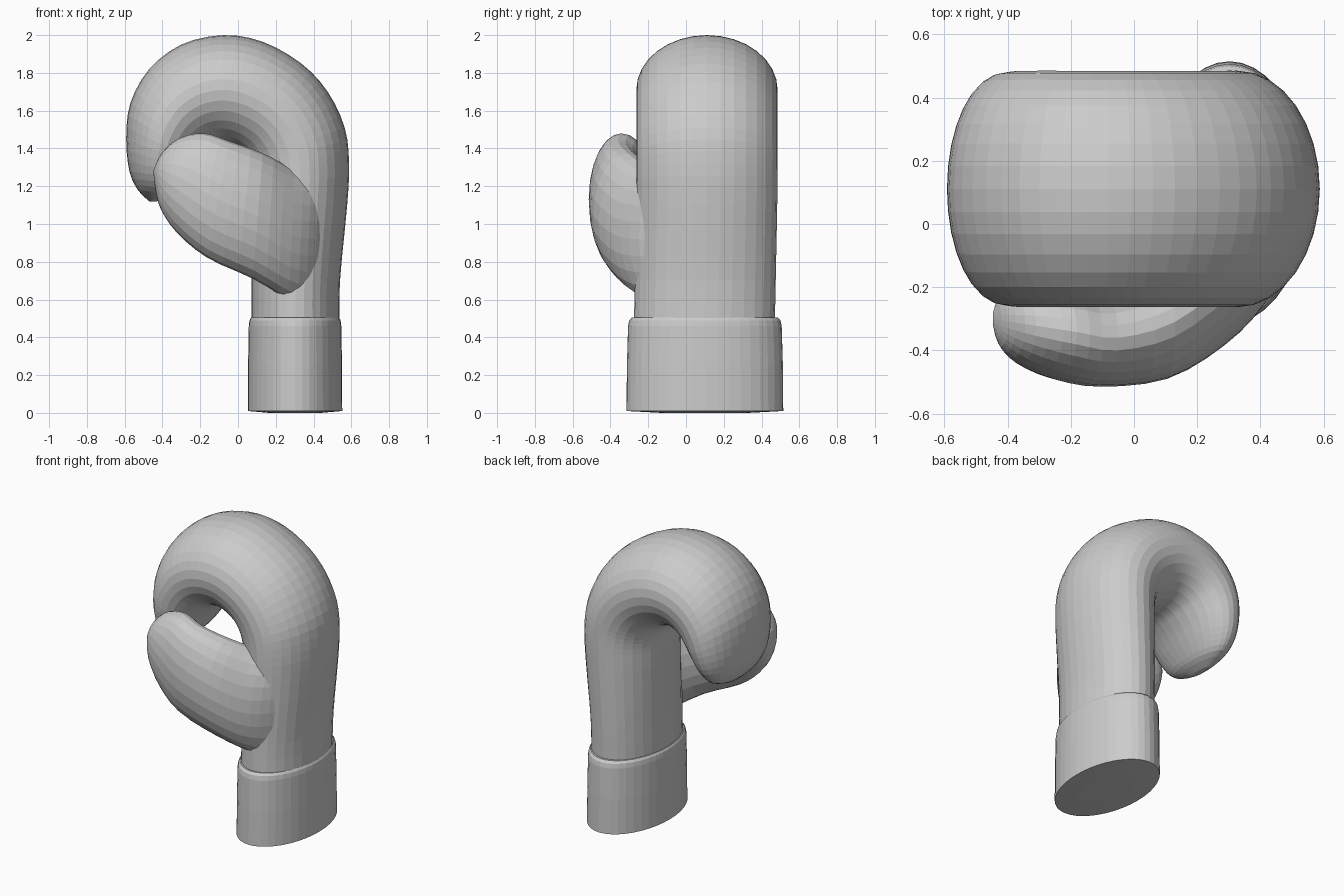
import bpy, bmesh, math

if "Cube" in bpy.data.objects:
    bpy.data.objects.remove(bpy.data.objects["Cube"], do_unlink=True)

# Single padded-leather colour
grey = bpy.data.materials.new("light_grey")
grey.use_nodes = True
colour = (0.6, 0.6, 0.6, 1)
grey.diffuse_color = colour
grey.node_tree.nodes["Principled BSDF"].inputs["Base Color"].default_value = colour


def smooth_stations(stations, steps):
    """Catmull-Rom interpolation of the loft stations."""
    result = []
    last = len(stations) - 1
    for i in range(last):
        before, start = stations[max(i - 1, 0)], stations[i]
        end, after = stations[i + 1], stations[min(i + 2, last)]
        for step in range(steps):
            t = step / steps
            result.append([
                0.5 * (2 * p + (q - o) * t
                       + (2 * o - 5 * p + 4 * q - r) * t ** 2
                       + (3 * p - o - 3 * q + r) * t ** 3)
                for o, p, q, r in zip(before, start, end, after)])
    result.append(stations[-1])
    return result


def loft(name, stations, sides, steps=1):
    """Skin elliptical rings; station = outer x, z, inner x, z, y centre, y half."""
    bm = bmesh.new()
    rings = []
    for ox, oz, ix, iz, middle, half in smooth_stations(stations, steps):
        ring = []
        for k in range(sides):
            angle = math.tau * k / sides
            c, s = math.cos(angle), math.sin(angle)
            ring.append(bm.verts.new((
                (ox + ix) / 2 + (ox - ix) / 2 * c,
                middle + half * s,
                (oz + iz) / 2 + (oz - iz) / 2 * c)))
        rings.append(ring)
    for low, high in zip(rings, rings[1:]):
        for k in range(sides):
            n = (k + 1) % sides
            bm.faces.new((low[k], low[n], high[n], high[k]))
    bm.faces.new(rings[0][::-1])
    bm.faces.new(rings[-1])
    bmesh.ops.recalc_face_normals(bm, faces=bm.faces)
    mesh = bpy.data.meshes.new(name)
    bm.to_mesh(mesh)
    bm.free()
    mesh.materials.append(grey)
    obj = bpy.data.objects.new(name, mesh)
    bpy.context.collection.objects.link(obj)
    return obj


# Wrist cuff: slightly tapered oval sleeve with a rounded top rim
cuff = [(0.302 + 0.25 * s, z, 0.302 - 0.25 * s, z, 0.1, 0.415 * s)
        for z, s in ((0, 0.55), (0.01, 1), (0.25, 0.995), (0.46, 0.98),
                     (0.49, 0.965), (0.505, 0.93), (0.505, 0.8))]
loft("wrist_cuff", cuff, 40)

# Hand: forearm rising and curling over into the finger tip
hand = [
    (0.537, 0.45, 0.072, 0.45, 0.097, 0.373),
    (0.54, 0.7, 0.072, 0.7, 0.102, 0.373),
    (0.578, 1.1, 0.07, 1.1, 0.11, 0.373),
    (0.588, 1.32, 0.07, 1.25, 0.111, 0.374),
    (0.565, 1.51, 0.055, 1.32, 0.111, 0.374),
    (0.475, 1.7, 0.025, 1.37, 0.111, 0.374),
    (0.335, 1.85, -0.015, 1.4, 0.111, 0.374),
    (0.13, 1.965, -0.055, 1.415, 0.111, 0.374),
    (-0.08, 2, -0.095, 1.42, 0.111, 0.374),
    (-0.3, 1.95, -0.13, 1.415, 0.111, 0.374),
    (-0.47, 1.82, -0.165, 1.4, 0.111, 0.374),
    (-0.57, 1.64, -0.2, 1.37, 0.111, 0.372),
    (-0.592, 1.45, -0.245, 1.32, 0.111, 0.36),
    (-0.575, 1.28, -0.3, 1.24, 0.111, 0.315),
    (-0.53, 1.18, -0.36, 1.16, 0.111, 0.23),
    (-0.47, 1.12, -0.43, 1.12, 0.111, 0.08),
]
loft("curled_hand", hand, 32, 3)

# Thumb: its broad base melts into the palm, its tip crosses the front
thumb = [
    (0.535, 1.22, 0.52, 0.62, 0.06, 0.1),
    (0.43, 1.27, 0.4, 0.57, -0.06, 0.19),
    (0.3, 1.29, 0.27, 0.6, -0.18, 0.205),
    (0.13, 1.375, 0.08, 0.71, -0.31, 0.18),
    (-0.05, 1.44, -0.16, 0.82, -0.36, 0.155),
    (-0.18, 1.48, -0.32, 0.95, -0.342, 0.15),
    (-0.31, 1.455, -0.41, 1.08, -0.322, 0.122),
    (-0.4, 1.38, -0.44, 1.2, -0.308, 0.08),
    (-0.446, 1.29, -0.447, 1.27, -0.3, 0.02),
]
loft("thumb", thumb, 24, 3)
